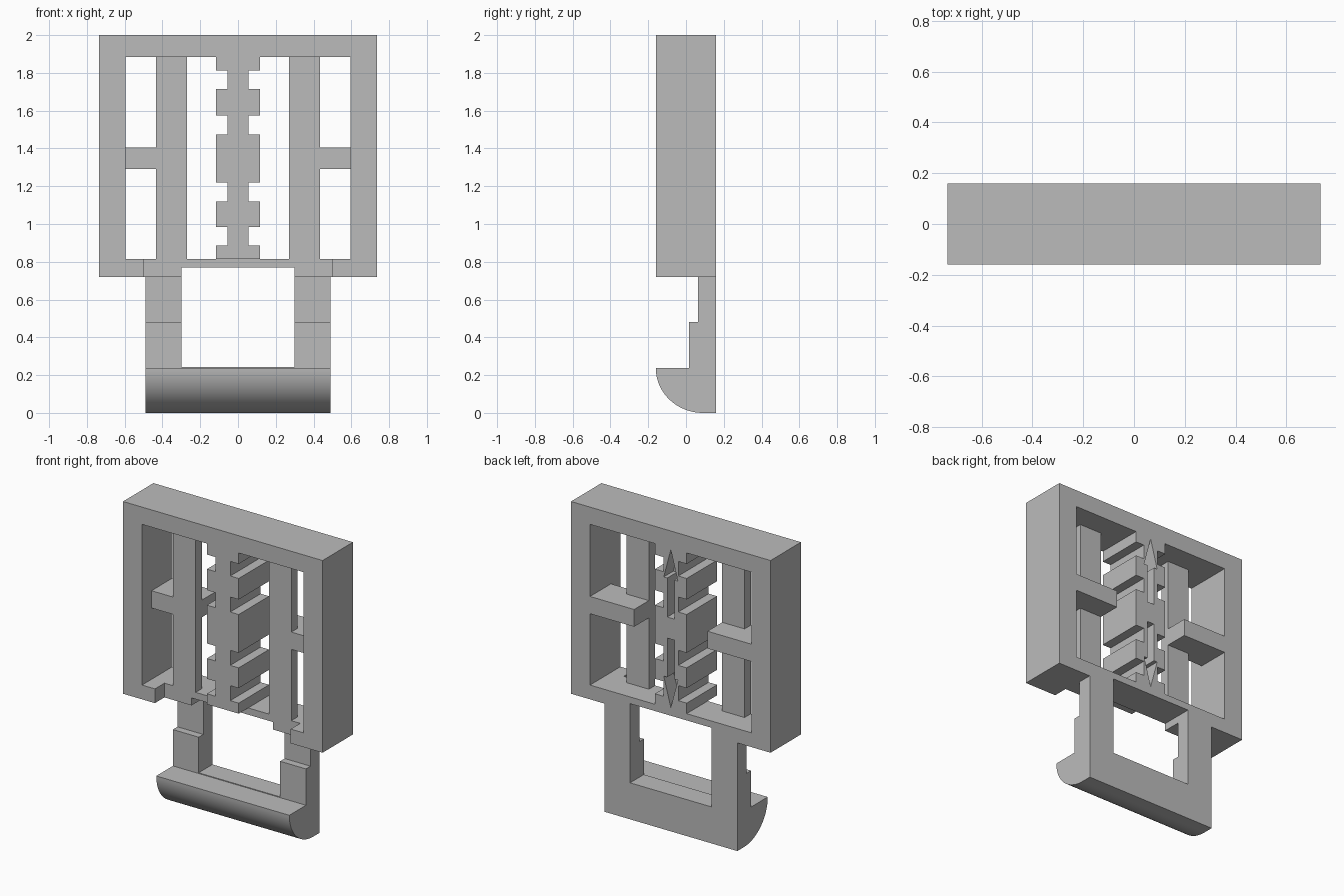
import bpy
import bmesh
from math import cos, sin, pi, radians
from mathutils import Vector

old = bpy.data.objects.get("Cube")
if old:
    bpy.data.objects.remove(old, do_unlink=True)

grey = bpy.data.materials.new("plain_grey")
grey.use_nodes = True
tone = (0.5, 0.5, 0.5, 1)
grey.diffuse_color = tone
grey.node_tree.nodes["Principled BSDF"].inputs["Base Color"].default_value = tone

FRONT, BACK = -0.16, 0.16
MID_Z = 1.35               # mirror height of the upper body
WEB_FRONT, WEB_BACK = -0.06, 0.005


def prism(name, outline, lo, hi, axis="y"):
    """Extrude an outline: (x, z) points along y, or (y, z) points along x."""
    bm = bmesh.new()
    place = (lambda a, b: (a, lo, b)) if axis == "y" else (lambda a, b: (lo, a, b))
    step = Vector((0, hi - lo, 0)) if axis == "y" else Vector((hi - lo, 0, 0))
    face = bm.faces.new([bm.verts.new(place(a, b)) for a, b in outline])
    grown = bmesh.ops.extrude_face_region(bm, geom=[face], use_keep_orig=True)
    verts = [v for v in grown["geom"] if isinstance(v, bmesh.types.BMVert)]
    bmesh.ops.translate(bm, verts=verts, vec=step)
    bmesh.ops.recalc_face_normals(bm, faces=bm.faces)
    mesh = bpy.data.meshes.new(name)
    bm.to_mesh(mesh)
    bm.free()
    mesh.materials.append(grey)
    obj = bpy.data.objects.new(name, mesh)
    bpy.context.collection.objects.link(obj)
    return obj


def box(name, x0, x1, z0, z1, y0=FRONT, y1=BACK):
    return prism(name, [(x0, z0), (x1, z0), (x1, z1), (x0, z1)], y0, y1)


def activate(obj):
    bpy.ops.object.select_all(action="DESELECT")
    obj.select_set(True)
    bpy.context.view_layer.objects.active = obj


def cut(obj, cutter):
    cutter.hide_render = True
    mod = obj.modifiers.new("cut", "BOOLEAN")
    mod.operation = "DIFFERENCE"
    mod.solver = "EXACT"
    mod.object = cutter
    activate(obj)
    bpy.ops.object.modifier_apply(modifier=mod.name)
    bpy.data.objects.remove(cutter, do_unlink=True)


# Outer frame with main opening, front recess and lower slot
frame = box("outer_frame", -0.735, 0.735, 0.72, 2.0)
cut(frame, box("opening_cutter", -0.595, 0.595, 0.815, 1.885, -0.3, 0.3))
cut(frame, box("recess_cutter", -0.5, 0.5, 0.6, 0.9, -0.3, WEB_FRONT))
cut(frame, box("slot_cutter", -0.3, 0.3, 0.6, 0.77, -0.3, 0.3))

# Thin columns and the crossbars that brace them to the frame
for side, s in (("left", 1), ("right", -1)):
    inner, outer, wall = 0.27 * s, 0.435 * s, 0.595 * s
    box(side + "_column", inner, outer, 0.815, 1.885, WEB_FRONT, WEB_BACK)
    box(side + "_crossbar_back", inner, wall, 1.29, 1.405, WEB_BACK, BACK)
    box(side + "_crossbar_front", outer, wall, 1.29, 1.405, WEB_FRONT, WEB_BACK)

# Toothed centre spine: notches at mirrored heights on both sides
notches = [(0.885, 0.985), (1.12, 1.22), (1.475, 1.575), (1.715, 1.812)]
edge = [(0.117, 0.815)]
for z0, z1 in notches:
    edge += [(0.117, z0), (0.055, z0), (0.055, z1), (0.117, z1)]
edge.append((0.117, 1.885))
spine = prism("toothed_spine", edge + [(-x, z) for x, z in reversed(edge)], FRONT, BACK)

# Arrow grooves in the back of the spine, one up and one down
half = [(0.026, 0.07), (0.026, 0.33), (0.052, 0.33), (0, 0.525)]
arrow = half + [(-x, z) for x, z in reversed(half[:-1])]
for s in (1, -1):
    cut(spine, prism("arrow_cutter", [(x, MID_Z + s * z) for x, z in arrow], 0.06, 0.3))

# Clip: stepped legs above a rounded hook, hollowed between the legs
arc = [(0.09 - 0.25 * cos(t), 0.238 - 0.238 * sin(t))
       for t in (i * pi / 48 for i in range(25))]
profile = arc + [(BACK, 0), (BACK, 0.72), (0.063, 0.72), (0.063, 0.48),
                 (0.015, 0.48), (0.015, 0.238)]
clip = prism("hook_clip", profile, -0.49, 0.49, axis="x")
cut(clip, box("clip_cutter", -0.3, 0.3, 0.243, 0.9, -0.3, 0.3))
activate(clip)
bpy.ops.object.shade_smooth_by_angle(angle=radians(30))
